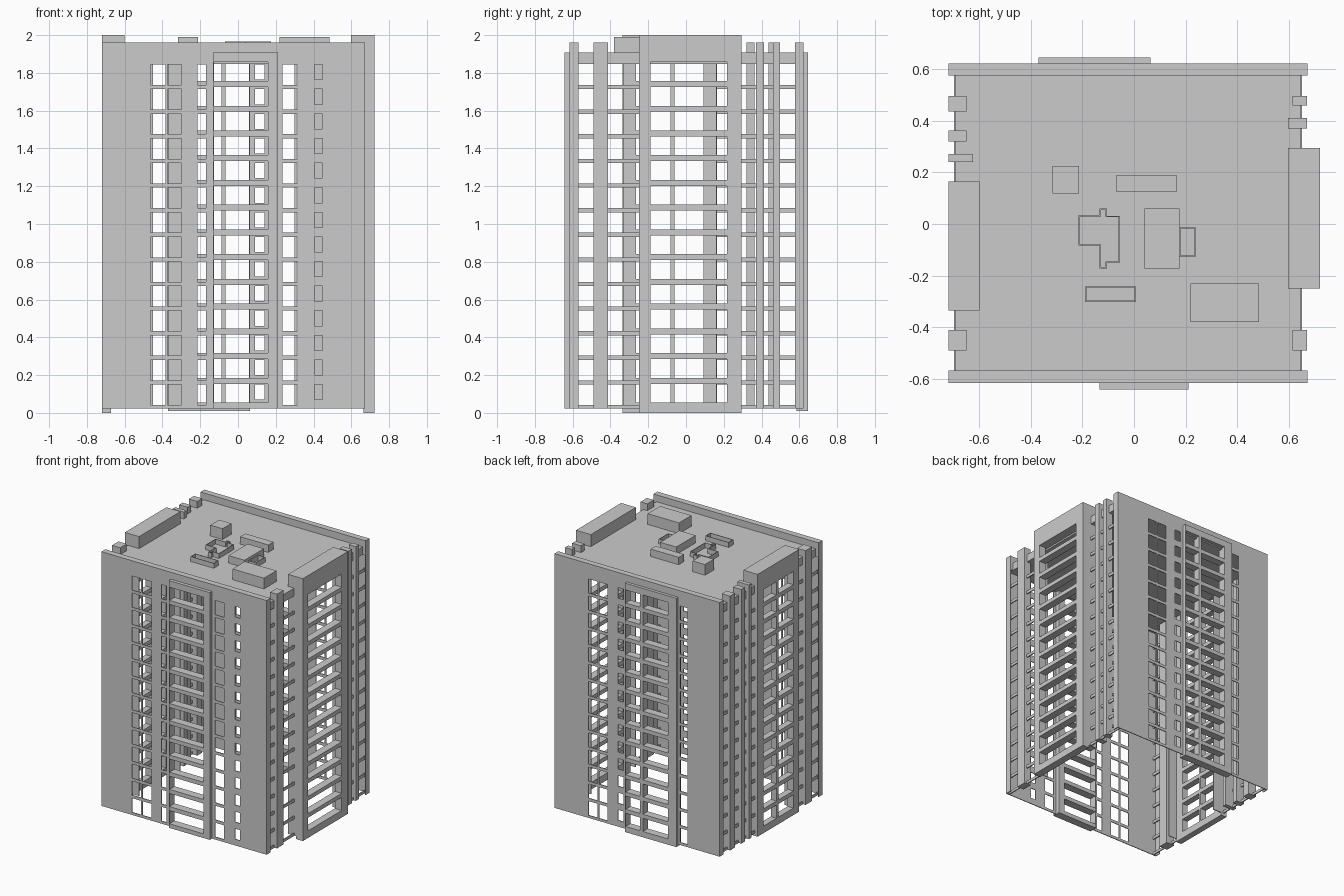
import bpy, bmesh, math

if "Cube" in bpy.data.objects:
    bpy.data.objects.remove(bpy.data.objects["Cube"])

FLOORS = 14
PITCH = 0.1303
# vertical opening ranges per storey: full windows, short windows, balcony openings
FULL = [(0.042 + PITCH * k, 0.150 + PITCH * k) for k in range(FLOORS)]
SHORT = [(0.070 + PITCH * k, 0.150 + PITCH * k) for k in range(FLOORS)]
DECK = [(0.054 + 0.131 * k, 0.154 + 0.131 * k) for k in range(FLOORS)]


def finish(name, bm):
    bmesh.ops.recalc_face_normals(bm, faces=bm.faces)
    me = bpy.data.meshes.new(name)
    bm.to_mesh(me)
    bm.free()
    ob = bpy.data.objects.new(name, me)
    bpy.context.collection.objects.link(ob)
    return ob


def box(name, x0, x1, y0, y1, z0, z1):
    bm = bmesh.new()
    bmesh.ops.create_cube(bm, size=1)
    for v in bm.verts:
        v.co = ((x0 + x1) / 2 + v.co.x * (x1 - x0),
                (y0 + y1) / 2 + v.co.y * (y1 - y0),
                (z0 + z1) / 2 + v.co.z * (z1 - z0))
    return finish(name, bm)


def panel(name, axis, d0, d1, u0, u1, z0, z1, columns):
    """Upright wall pierced by columns (ua, ub, z ranges) of openings."""
    holes = [(a, b, za, zb) for a, b, rows in columns for za, zb in rows]
    us = sorted({u0, u1} | {h[0] for h in holes} | {h[1] for h in holes})
    zs = sorted({z0, z1} | {h[2] for h in holes} | {h[3] for h in holes})
    bm = bmesh.new()
    verts = {}

    def vert(u, z):
        if (u, z) not in verts:
            verts[u, z] = bm.verts.new((u, d0, z) if axis == 'y' else (d0, u, z))
        return verts[u, z]

    for ua, ub in zip(us, us[1:]):
        for za, zb in zip(zs, zs[1:]):
            u, z = (ua + ub) / 2, (za + zb) / 2
            if not any(a < u < b and c < z < d for a, b, c, d in holes):
                bm.faces.new([vert(ua, za), vert(ub, za), vert(ub, zb), vert(ua, zb)])
    ext = bmesh.ops.extrude_face_region(bm, geom=bm.faces[:], use_keep_orig=True)
    move = (0, d1 - d0, 0) if axis == 'y' else (d1 - d0, 0, 0)
    bmesh.ops.translate(bm, vec=move,
                        verts=[g for g in ext['geom'] if isinstance(g, bmesh.types.BMVert)])
    return finish(name, bm)


def curb(name, pts, z0, z1, t=0.005):
    """Thin open ring following a right-angled outline (clockwise points)."""
    n = len(pts)
    inner = []
    for i in range(n):
        (ax, ay), (bx, by), (cx, cy) = pts[i - 1], pts[i], pts[(i + 1) % n]
        off = [0, 0]
        for dx, dy in ((bx - ax, by - ay), (cx - bx, cy - by)):
            l = math.hypot(dx, dy)
            off[0] += dy / l * t
            off[1] -= dx / l * t
        inner.append((bx + off[0], by + off[1]))
    bm = bmesh.new()
    rings = [[bm.verts.new((x, y, z)) for x, y in p]
             for p, z in ((pts, z0), (pts, z1), (inner, z1), (inner, z0))]
    for k in range(4):
        a, b = rings[k], rings[(k + 1) % 4]
        for i in range(n):
            j = (i + 1) % n
            bm.faces.new([a[i], a[j], b[j], b[i]])
    return finish(name, bm)


def rect(x0, x1, y0, y1):
    return [(x0, y0), (x0, y1), (x1, y1), (x1, y0)]


# Thin front wall and its projecting balcony frame
panel('front_wall', 'y', -0.616, -0.610, -0.72, 0.673, 0.022, 1.96, [
    (-0.462, -0.385, FULL), (-0.373, -0.30, FULL), (-0.215, -0.17, FULL),
    (-0.133, 0.212, [(0.022, 1.907)]), (0.236, 0.315, FULL), (0.405, 0.447, SHORT)])
panel('front_balcony', 'y', -0.642, -0.58, -0.133, 0.212, 0.022, 1.907,
      [(-0.128, 0.158, DECK)])

# Thin back wall and its balcony frame
panel('back_wall', 'y', 0.616, 0.622, -0.72, 0.673, 0.022, 1.96, [
    (0.31, 0.385, FULL), (0.225, 0.30, FULL), (0.09, 0.14, SHORT),
    (-0.37, 0.064, [(0.022, 1.907)]), (-0.45, -0.385, FULL)])
panel('back_balcony', 'y', 0.586, 0.645, -0.37, 0.064, 0.01, 1.907,
      [(-0.30, -0.088, DECK), (-0.065, 0.057, DECK)])

# Parapets and wall end returns
for side, y0, y1 in (('front', -0.610, -0.569), ('back', 0.576, 0.616)):
    box(side + '_parapet', -0.72, 0.673, y0, y1, 1.848, 1.96)
    for x0, x1 in ((-0.72, -0.714), (0.667, 0.673)):
        box(side + '_wall_return', x0, x1, y0, y1, 0.022, 1.848)

# Side bays: pierced face, thin returns and a cap above the roof
for side, xo, xi, xe, y0, y1, cols in (
        ('right', 0.722, 0.664, 0.597, -0.25, 0.294, [(-0.187, 0.218, DECK)]),
        ('left', -0.72, -0.672, -0.60, -0.335, 0.165,
         [(-0.265, -0.083, DECK), (-0.062, 0.093, DECK)])):
    lo, hi = sorted((xo, xi))
    panel(side + '_bay_face', 'x', lo, hi, y0, y1, 0.0, 1.86, cols)
    lo, hi = sorted((xi, xe))
    for ya, yb in ((y0, y0 + 0.006), (y1 - 0.006, y1)):
        box(side + '_bay_return', lo, hi, ya, yb, 0.022, 1.86)
    lo, hi = sorted((xo, xe))
    box(side + '_bay_cap', lo, hi, y0, y1, 1.86, 2.0)

# Roof slab
box('roof_slab', -0.695, 0.648, -0.57, 0.577, 1.848, 1.908)

# Side columns
for i, (x0, x1, y0, y1) in enumerate([
        (0.615, 0.672, -0.49, -0.412), (0.597, 0.672, 0.37, 0.412),
        (0.615, 0.672, 0.46, 0.497), (-0.72, -0.65, -0.49, -0.412),
        (-0.72, -0.625, 0.24, 0.272), (-0.72, -0.65, 0.32, 0.362),
        (-0.72, -0.65, 0.437, 0.497)]):
    box(f'side_column_{i}', x0, x1, y0, y1, 0.022, 1.96)

# Thin floor bands between the side columns
band_z = [(0.022, FULL[0][0])] + [(a[1], b[0]) for a, b in zip(FULL, FULL[1:])]
for side, x0, x1, spans in (
        ('right', 0.644, 0.652, ((-0.61, -0.25), (0.294, 0.616))),
        ('left', -0.698, -0.690, ((-0.61, -0.335), (0.165, 0.616)))):
    for y0, y1 in spans:
        for z0, z1 in band_z:
            box(side + '_floor_band', x0, x1, y0, y1, z0, z1)

# Rooftop plant boxes
for name, *b, top in (
        ('roof_vent_box', -0.317, -0.213, 0.118, 0.225, 1.99),
        ('roof_long_box', -0.07, 0.167, 0.126, 0.188, 1.965),
        ('roof_middle_box', 0.04, 0.176, -0.173, 0.06, 1.965),
        ('roof_large_box', 0.22, 0.485, -0.38, -0.23, 1.99)):
    box(name, *b, 1.908, top)

# Open rooftop curbs
curb('roof_curb_right', rect(0.176, 0.24, -0.127, -0.013), 1.908, 1.945)
curb('roof_curb_front', rect(-0.19, 0.007, -0.302, -0.242), 1.908, 1.945)
curb('roof_curb_core', [
    (-0.215, -0.084), (-0.215, 0.035), (-0.133, 0.035), (-0.133, 0.06),
    (-0.105, 0.06), (-0.105, 0.032), (-0.055, 0.032), (-0.055, -0.15),
    (-0.105, -0.15), (-0.105, -0.172), (-0.133, -0.172), (-0.133, -0.084)],
    1.908, 1.945)
